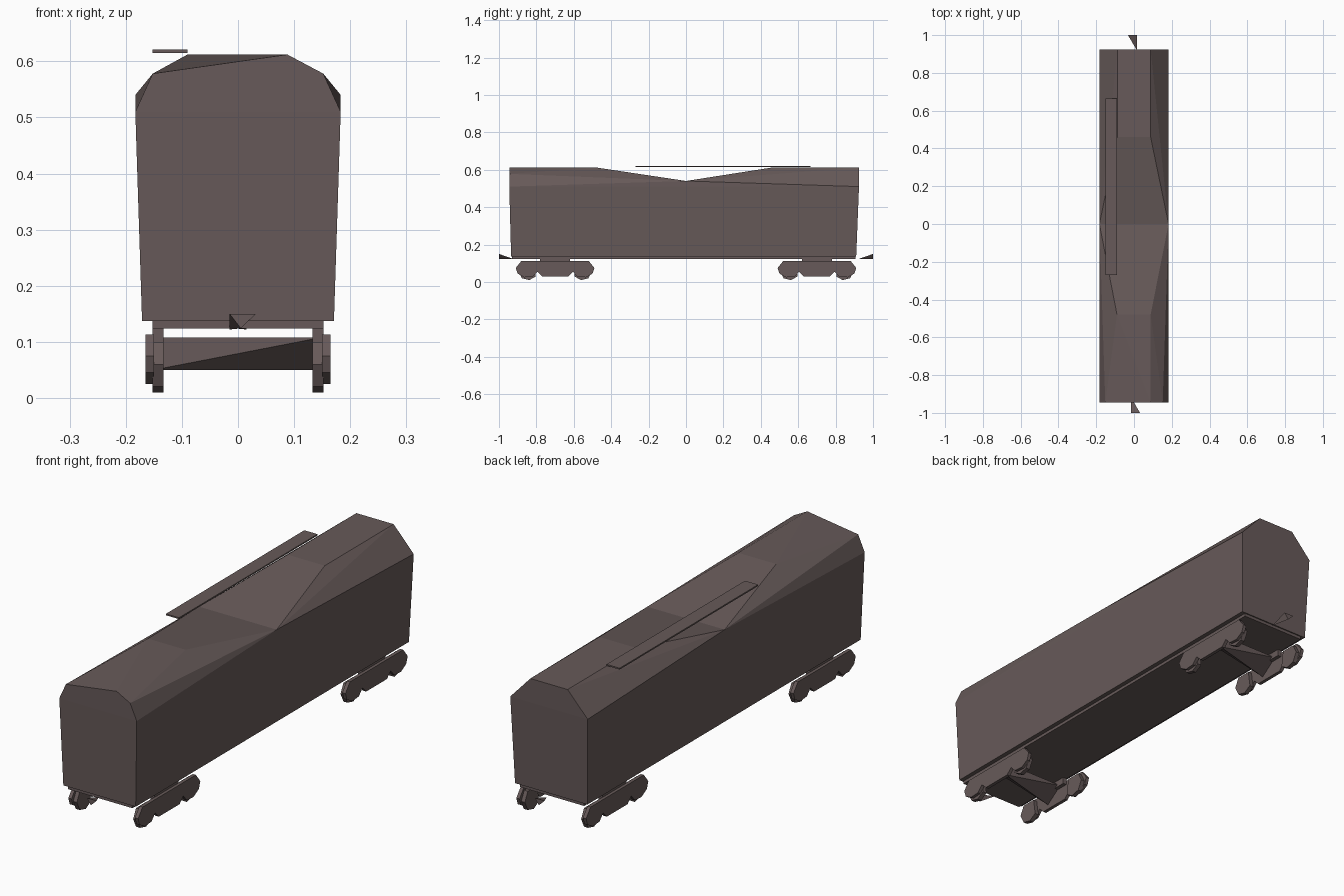
import bpy, bmesh

if "Cube" in bpy.data.objects:
    bpy.data.objects.remove(bpy.data.objects["Cube"])

paint = bpy.data.materials.new("dull_brown_paint")
paint.diffuse_color = (0.135, 0.102, 0.1, 1)
paint.use_nodes = True
paint.node_tree.nodes["Principled BSDF"].inputs["Base Color"].default_value = paint.diffuse_color


def finish(name, bm):
    bmesh.ops.recalc_face_normals(bm, faces=bm.faces)
    mesh = bpy.data.meshes.new(name)
    bm.to_mesh(mesh)
    bm.free()
    mesh.materials.append(paint)
    bpy.context.collection.objects.link(bpy.data.objects.new(name, mesh))


def hull(bm, points):
    verts = [bm.verts.new(p) for p in points]
    res = bmesh.ops.convex_hull(bm, input=verts)
    junk = [v for v in res["geom_interior"] if isinstance(v, bmesh.types.BMVert)]
    bmesh.ops.delete(bm, geom=junk, context='VERTS')


def box(bm, x0, x1, y0, y1, z0, z1):
    hull(bm, [(x, y, z) for x in (x0, x1) for y in (y0, y1) for z in (z0, z1)])


def prism(bm, profile, x0, x1):
    # side profile of (y, z) points, extruded along x
    a = [bm.verts.new((x0, y, z)) for y, z in profile]
    b = [bm.verts.new((x1, y, z)) for y, z in profile]
    bm.faces.new(a)
    bm.faces.new(b[::-1])
    n = len(a)
    for i in range(n):
        bm.faces.new((a[i], b[i], b[(i + 1) % n], a[(i + 1) % n]))


# car body: two halves meeting at a flat, lowered middle section
middle = [(s * x, 0, z) for s in (-1, 1) for x, z in ((0.171, 0.137), (0.183, 0.51), (0.183, 0.54))]
front = [(-0.171, -0.935, 0.137), (0.171, -0.935, 0.137), (-0.183, -0.945, 0.51),
         (0.183, -0.945, 0.51), (-0.152, -0.945, 0.578), (0.152, -0.945, 0.578),
         (0.088, -0.945, 0.612), (0.088, -0.48, 0.612), (-0.09, -0.48, 0.612)]
back = [(s * x, y, z) for s in (-1, 1) for x, y, z in
        ((0.171, 0.91, 0.137), (0.183, 0.925, 0.51), (0.088, 0.925, 0.612), (0.088, 0.46, 0.612))]
bm = bmesh.new()
hull(bm, middle + front)
hull(bm, middle + back)
inner = [f for f in bm.faces if all(abs(v.co.y) < 1e-5 for v in f.verts)]
bmesh.ops.delete(bm, geom=inner, context='FACES')
bmesh.ops.remove_doubles(bm, verts=bm.verts, dist=1e-5)
finish("car_body", bm)

# slab below the body
bm = bmesh.new()
box(bm, -0.152, 0.152, -0.93, 0.905, 0.124, 0.138)
finish("underframe", bm)

# thin walkway along the left of the roof
bm = bmesh.new()
box(bm, -0.152, -0.09, -0.27, 0.665, 0.615, 0.621)
finish("roof_walkway", bm)

# pointed couplers, the rear one turned half way round
for name, s in (("front_coupler", 1), ("rear_coupler", -1)):
    bm = bmesh.new()
    hull(bm, [(s * x, s * y, z) for x, y, z in
              ((-0.015, -1, 0.15), (0.032, -1, 0.15), (0.005, -1, 0.124), (-0.015, -0.92, 0.122))])
    finish(name, bm)

# bogies: lobed side frames, wheels, pivot pads and a twisted cross beam
half_frame = [(0, 0.113), (0.18, 0.113), (0.21, 0.075), (0.2, 0.045), (0.165, 0.025),
              (0.12, 0.028), (0.095, 0.055), (0.07, 0.03)]
frame = half_frame + [(-y, z) for y, z in reversed(half_frame[1:])]
wheel = [(-0.045, 0.03), (-0.01, 0.01), (0.03, 0.02), (0.05, 0.06), (0.03, 0.1), (-0.035, 0.1)]
for end, cy in (("front", -0.7), ("rear", 0.7)):
    for side, s in (("left", -1), ("right", 1)):
        bm = bmesh.new()
        prism(bm, [(cy + y, z) for y, z in frame], s * 0.15, s * 0.165)
        finish(f"{end}_{side}_bogie_frame", bm)
        bm = bmesh.new()
        for d in (-1, 1):
            prism(bm, [(cy + d * (0.148 + y), z) for y, z in wheel], s * 0.133, s * 0.152)
        finish(f"{end}_{side}_wheels", bm)
        bm = bmesh.new()
        box(bm, s * 0.133, s * 0.152, cy - 0.08, cy + 0.08, 0.095, 0.125)
        finish(f"{end}_{side}_pivot_pad", bm)
    bm = bmesh.new()
    w = 0.04
    hull(bm, [(x, cy + y, 0.108) for x in (-0.15, 0.15) for y in (-w, w)]
         + [(-0.15, cy - w, 0.05), (0.15, cy + w, 0.05)])
    finish(f"{end}_cross_beam", bm)
